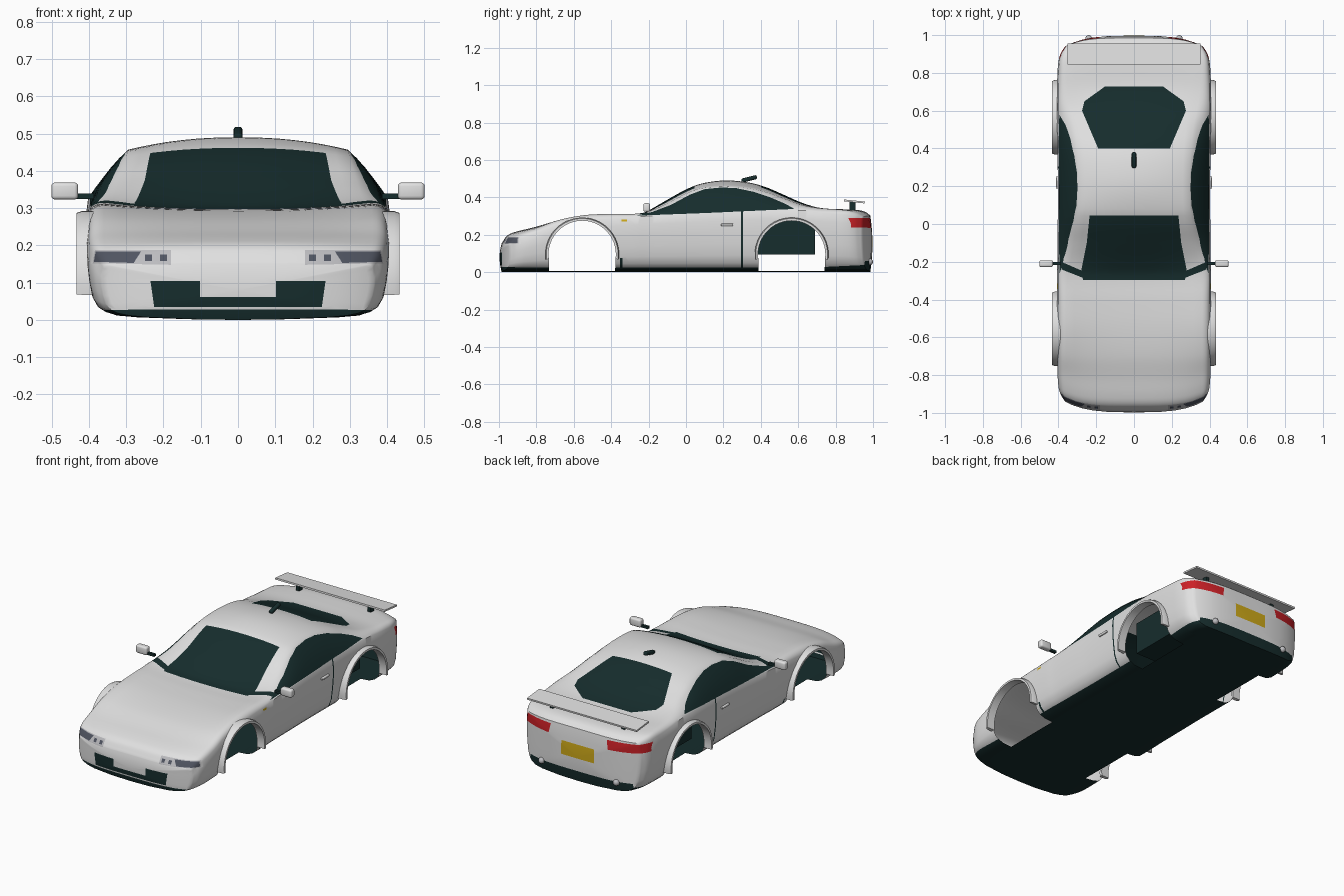
import bpy, bmesh, math
from mathutils import Vector, Matrix

if "Cube" in bpy.data.objects:
    bpy.data.objects.remove(bpy.data.objects["Cube"])


def material(name, rgb):
    m = bpy.data.materials.new(name)
    m.use_nodes = True
    m.diffuse_color = (*rgb, 1)
    m.node_tree.nodes["Principled BSDF"].inputs["Base Color"].default_value = (*rgb, 1)
    return m


MATS = [material("white paint", (.75, .75, .75)), material("dark glass", (.008, .026, .026)),
        material("lamp red", (.6, .015, .02)), material("plate yellow", (.62, .4, .01)),
        material("lamp slate", (.08, .09, .12)), material("lamp clear", (.5, .5, .52))]
WHITE, DARK, RED, YELLOW, SLATE, CLEAR = range(6)


def finish(name, bm, mat=None, angle=35):
    bmesh.ops.recalc_face_normals(bm, faces=bm.faces)
    mesh = bpy.data.meshes.new(name)
    bm.to_mesh(mesh)
    bm.free()
    ob = bpy.data.objects.new(name, mesh)
    bpy.context.collection.objects.link(ob)
    for m in (MATS if mat is None else [MATS[mat]]):
        mesh.materials.append(m)
    bpy.ops.object.select_all(action='DESELECT')
    ob.select_set(True)
    bpy.context.view_layer.objects.active = ob
    bpy.ops.object.shade_smooth_by_angle(angle=math.radians(angle))
    return ob


def box(name, centre, size, mat, bevel=0, tilt=0):
    bm = bmesh.new()
    bmesh.ops.create_cube(bm, size=1, matrix=Matrix.Translation(centre)
                          @ Matrix.Rotation(tilt, 4, 'X') @ Matrix.Diagonal((*size, 1)))
    if bevel:
        bmesh.ops.bevel(bm, geom=bm.edges[:], offset=bevel, segments=3, profile=.5, affect='EDGES')
    return finish(name, bm, mat)


# Body stations: y, half width, shoulder z, roof edge x, roof edge z, centre z
STATIONS = [
    (-.985, .365, .13, .345, .148, .155), (-.96, .388, .165, .355, .185, .192),
    (-.92, .40, .185, .36, .207, .213), (-.82, .405, .215, .36, .237, .238),
    (-.7, .405, .25, .36, .275, .27), (-.55, .408, .275, .36, .304, .29),
    (-.4, .408, .285, .36, .312, .297), (-.27, .408, .295, .35, .312, .30),
    (-.2, .406, .30, .335, .325, .33), (-.1, .405, .305, .32, .367, .387),
    (0, .404, .31, .305, .42, .442), (.08, .403, .315, .297, .448, .473),
    (.2, .403, .32, .295, .457, .49), (.32, .404, .325, .297, .45, .482),
    (.42, .405, .33, .303, .43, .457), (.52, .407, .33, .315, .395, .415),
    (.62, .408, .33, .335, .36, .371), (.72, .408, .32, .35, .343, .343),
    (.85, .405, .31, .36, .335, .336), (.92, .40, .305, .36, .328, .332),
    (.96, .388, .29, .355, .315, .322), (.985, .365, .27, .345, .298, .303)]
SILL = [(.05, .88), (.12, .93), (.25, .965), (.45, .985), (.65, .997), (.85, 1), (1, .985)]


def slope(i):
    a, b = STATIONS[max(i - 1, 0)], STATIONS[min(i + 1, len(STATIONS) - 1)]
    return [(q - p) / (b[0] - a[0]) for p, q in zip(a, b)]


def sample(i, t):
    a, b, h = STATIONS[i], STATIONS[i + 1], STATIONS[i + 1][0] - STATIONS[i][0]
    return [p * (1 + 2 * t) * (1 - t) ** 2 + m * h * t * (1 - t) ** 2 + q * t * t * (3 - 2 * t)
            + n * h * t * t * (t - 1) for p, q, m, n in zip(a, b, slope(i), slope(i + 1))]


def section(w, zs, xr, ze, zc):
    pts = [(0, 0), (.33 * w, .002), (.66 * w, .007), (.8 * w, .012)]
    pts += [(w * k, .012 + (zs - .012) * f) for f, k in SILL]
    s, e = Vector((.985 * w, zs)), Vector((xr, ze))
    c = (s + e) / 2 + Vector((.012, .012))
    pts += [tuple(s * (1 - t) ** 2 + c * 2 * t * (1 - t) + e * t * t) for t in (.2, .4, .6, .8, 1)]
    pts += [(xr * (1 - k / 8), ze + (zc - ze) * (1 - (1 - k / 8) ** 2.2)) for k in range(1, 9)]
    return pts + [(-x, z) for x, z in pts[-2:0:-1]]


def bend(x, y):
    f = min(max((abs(y) - .6) / .385, 0), 1)
    return y - math.copysign(.065 * (abs(x) / .4) ** 4 * f * f * (3 - 2 * f), y)


# Body shell, with rounded end caps
bm = bmesh.new()
rows = [sample(i, k / 5) for i in range(len(STATIONS) - 1) for k in range(5)] + [list(STATIONS[-1])]
rings = [[(x, r[0], z) for x, z in section(*r[1:])] for r in rows]


def cap(ring, mid):
    out = []
    for s in (.96, .88, .75, .6, .4, .2, .04):
        out.append([(x * s, y + math.copysign(.012 * (1 - s * s), y), mid + (z - mid) * s)
                    for x, y, z in ring])
    return out


rings = cap(rings[0], .08)[::-1] + rings + cap(rings[-1], .15)
loops = [[bm.verts.new((x, bend(x, y), z)) for x, y, z in r] for r in rings]
n = len(loops[0])
for a, b in zip(loops, loops[1:]):
    for j in range(n):
        bm.faces.new((a[j], a[(j + 1) % n], b[(j + 1) % n], b[j]))
bm.faces.new(loops[0])
bm.faces.new(loops[-1])


def inside(p, poly):
    hit = False
    for (x1, y1), (x2, y2) in zip(poly, poly[1:] + poly[:1]):
        if (y1 > p[1]) != (y2 > p[1]) and p[0] < (x2 - x1) * (p[1] - y1) / (y2 - y1) + x1:
            hit = not hit
    return hit


def stamp(axes, poly, test, mat):
    """Cut an outline into the shell along one axis, then colour it (or open it if mat is None)."""
    u, v = axes
    for p, q in zip(poly, poly[1:] + poly[:1]):
        faces = []
        for f in bm.faces:
            us, vs = [w.co[u] for w in f.verts], [w.co[v] for w in f.verts]
            if (min(us) <= max(p[0], q[0]) and max(us) >= min(p[0], q[0]) and min(vs) <= max(p[1], q[1])
                    and max(vs) >= min(p[1], q[1]) and test(f.calc_center_median())):
                faces.append(f)
        co, no = Vector((0, 0, 0)), Vector((0, 0, 0))
        co[u], co[v], no[u], no[v] = p[0], p[1], q[1] - p[1], p[0] - q[0]
        geom = faces + list({e for f in faces for e in f.edges}) + list({w for f in faces for w in f.verts})
        if geom:
            bmesh.ops.bisect_plane(bm, geom=geom, dist=1e-5, plane_co=co, plane_no=no.normalized())
    chosen = []
    for f in bm.faces:
        c = f.calc_center_median()
        if test(c) and inside((c[u], c[v]), poly):
            chosen.append(f)
    if mat is None:
        bmesh.ops.delete(bm, geom=chosen, context='FACES')
    else:
        for f in chosen:
            f.material_index = mat


def both(half):
    return half + [(-x, z) for x, z in reversed(half)]


def rect(a, b, c, d):
    return [(a, c), (b, c), (b, d), (a, d)]


SIDE, FRONT, TOP = (1, 2), (0, 2), (0, 1)
flank = lambda c: abs(c.x) > .275
nose = lambda c: c.y < -.82
tail = lambda c: c.y > .86
upper = lambda c: c.z > .25

# Underbody and bumper colour
stamp(SIDE, [(-1.1, -.02), (1.1, -.02), (1.1, .045), (.7, .026), (-.8, .024), (-1.1, .03)],
      lambda c: True, DARK)
stamp(FRONT, rect(-.33, .33, .01, .06), tail, DARK)
# Windscreen, cowl and rear window
stamp(TOP, both([(.27, -.297), (.278, -.24), (.25, -.1), (.235, .045)]), upper, DARK)
for s in (1, -1):
    stamp(TOP, [(s * .27, -.285), (s * .385, -.24), (s * .385, -.2), (s * .27, -.25)], upper, DARK)
stamp(TOP, both([(.19, .4), (.275, .6), (.262, .65), (.155, .727)]), upper, DARK)
# Side windows, door seams and indicators
stamp(SIDE, [(-.27, .302), (.1, .316), (.58, .338), (.53, .366), (.45, .4), (.36, .43), (.27, .449),
             (.19, .453), (.1, .444), (.02, .414), (-.08, .36), (-.18, .322)], flank, DARK)
stamp(SIDE, rect(.295, .304, .02, .33), flank, DARK)
stamp(SIDE, rect(-.352, -.34, .02, .075), flank, DARK)
stamp(SIDE, rect(-.345, -.315, .27, .281), flank, YELLOW)
# Grille with its plate gap, lamps and rear plate
stamp(FRONT, both([(.225, .035), (.235, .105), (.102, .105), (.102, .062)]), nose, DARK)
for s in (1, -1):
    stamp(FRONT, [(s * x, z) for x, z in [(.18, .148), (.39, .152), (.384, .188), (.18, .188)]], nose, CLEAR)
    stamp(FRONT, [(s * x, z) for x, z in [(.28, .153), (.387, .156), (.382, .184), (.26, .184)]], nose, SLATE)
    for x in (.2, .24):
        stamp(FRONT, rect(s * x - .009, s * x + .009, .158, .176), nose, SLATE)
    stamp(FRONT, [(s * x, z) for x, z in [(.19, .235), (.395, .24), (.395, .29), (.18, .288)]], tail, RED)
stamp(FRONT, rect(-.105, .105, .135, .215), tail, YELLOW)
# Wheel openings
ARCHES = {"front": -.555, "rear": .565}
ARC = [math.radians(-8 + 196 * k / 28) for k in range(29)]
for cy in ARCHES.values():
    arch = [(cy + .18 * math.cos(a), .095 + .18 * math.sin(a)) for a in ARC]
    stamp(SIDE, arch + [(cy - .175, -.03), (cy + .175, -.03)],
          lambda c: abs(c.x) > .27 and c.z < .285, None)
finish("body_shell", bm)

# Wheel arch lips
for s, side in ((1, "left"), (-1, "right")):
    for end, cy in ARCHES.items():
        lip = bmesh.new()
        hoops = [[lip.verts.new((s * x, cy + r * math.cos(a), .095 + r * math.sin(a)))
                  for x, r in ((.385, .18), (.434, .18), (.434, .192), (.42, .197), (.385, .197))]
                 for a in ARC]
        for a, b in zip(hoops, hoops[1:]):
            for j in range(5):
                lip.faces.new((a[j], a[(j + 1) % 5], b[(j + 1) % 5], b[j]))
        lip.faces.new(hoops[0])
        lip.faces.new(hoops[-1])
        finish(f"{end}_{side}_arch_lip", lip, WHITE)
    # Mirrors, handles, wing posts and rear lamps
    box(f"{side}_mirror", (s * .465, -.21, .346), (.072, .036, .046), WHITE, .01)
    box(f"{side}_mirror_stem", (s * .412, -.21, .332), (.05, .016, .014), DARK)
    box(f"{side}_door_handle", (s * .406, .22, .253), (.014, .065, .013), WHITE, .004)
    box(f"{side}_wing_post", (s * .23, .89, .35), (.02, .03, .05), DARK)
    lamp = bmesh.new()
    bmesh.ops.create_uvsphere(lamp, u_segments=16, v_segments=10, radius=.018,
                              matrix=Matrix.Translation((s * .24, .982, .055)))
    finish(f"{side}_rear_lamp", lamp, CLEAR)

# Wing, aerial and rear inner housing
box("rear_wing", (0, .9, .378), (.704, .112, .01), WHITE, 0, -.1)
box("roof_aerial", (0, .338, .499), (.024, .085, .022), DARK, .008, .25)
box("rear_housing", (0, .535, .19), (.6, .31, .19), DARK)
